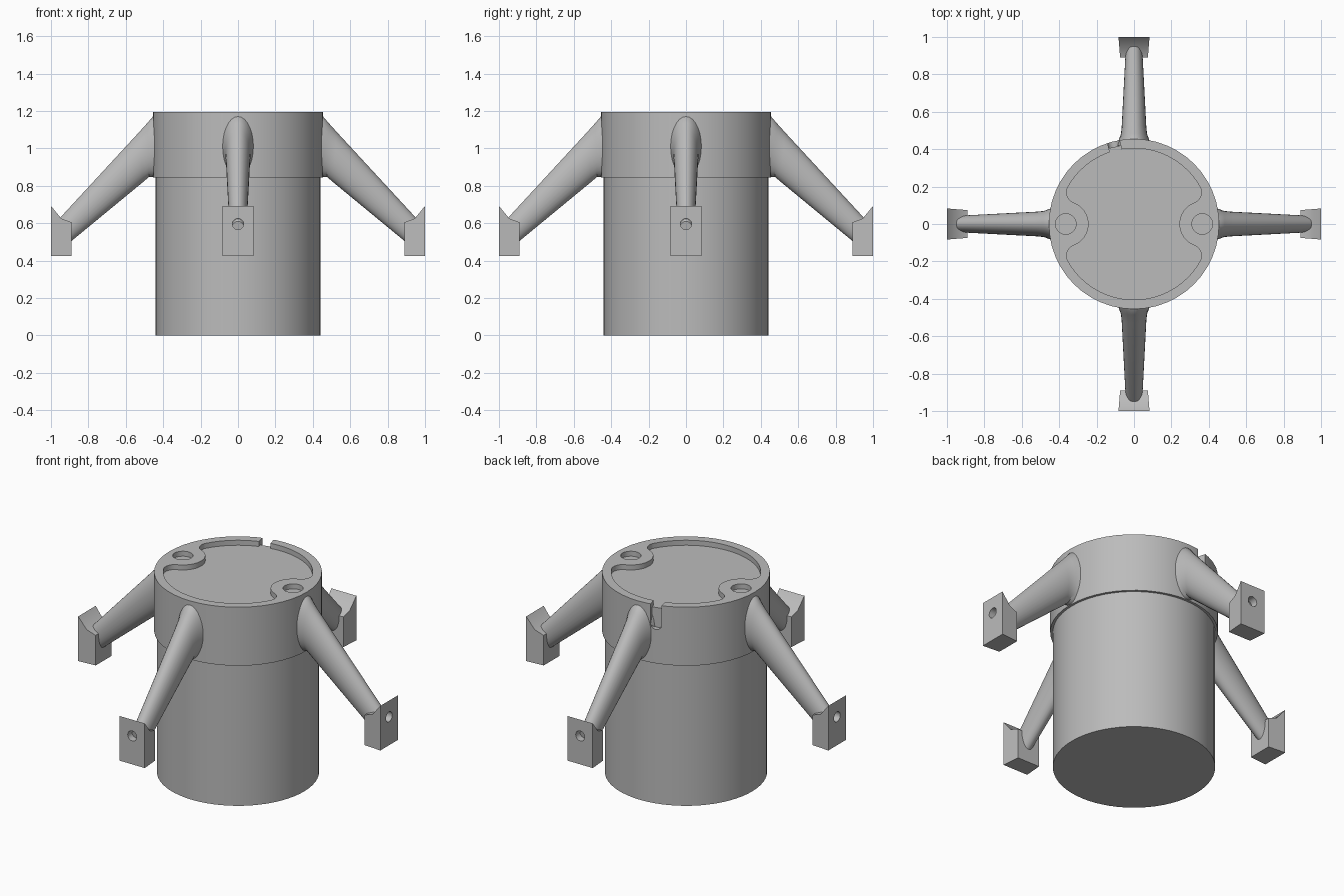
import bpy, bmesh
from math import sin, cos, pi, atan2, sqrt, radians
from mathutils import Matrix, Vector

if "Cube" in bpy.data.objects:
    bpy.data.objects.remove(bpy.data.objects["Cube"], do_unlink=True)

grey = bpy.data.materials.new("plain grey")
grey.use_nodes = True
COLOUR = (0.5, 0.5, 0.5, 1)
grey.diffuse_color = COLOUR
grey.node_tree.nodes["Principled BSDF"].inputs["Base Color"].default_value = COLOUR


def finish(bm, name):
    bmesh.ops.recalc_face_normals(bm, faces=bm.faces)
    mesh = bpy.data.meshes.new(name)
    bm.to_mesh(mesh)
    bm.free()
    mesh.materials.append(grey)
    ob = bpy.data.objects.new(name, mesh)
    bpy.context.collection.objects.link(ob)
    return ob


def loft(rings, name):
    """Skin closed rings of equal length and cap both ends."""
    bm = bmesh.new()
    loops = [[bm.verts.new(p) for p in ring] for ring in rings]
    for a, b in zip(loops, loops[1:]):
        for i in range(len(a)):
            j = (i + 1) % len(a)
            bm.faces.new((a[i], a[j], b[j], b[i]))
    bm.faces.new(loops[0])
    bm.faces.new(loops[-1])
    return finish(bm, name)


def prism(outline, z0, z1, name):
    return loft([[(x, y, z) for x, y in outline] for z in (z0, z1)], name)


def arc(cx, cy, r, a0, a1, n):
    return [(cx + r * cos(a0 + (a1 - a0) * i / n),
             cy + r * sin(a0 + (a1 - a0) * i / n)) for i in range(n + 1)]


def disc(cx, cy, r, n):
    return arc(cx, cy, r, 0, 2 * pi, n)[:-1]


def activate(ob):
    bpy.ops.object.select_all(action='DESELECT')
    ob.select_set(True)
    bpy.context.view_layer.objects.active = ob


def cut(ob, cutter):
    mod = ob.modifiers.new("cut", 'BOOLEAN')
    mod.operation = 'DIFFERENCE'
    mod.solver = 'EXACT'
    mod.object = cutter
    activate(ob)
    bpy.ops.object.modifier_apply(modifier=mod.name)
    bpy.data.objects.remove(cutter, do_unlink=True)


def smooth(ob):
    activate(ob)
    bpy.ops.object.shade_smooth_by_angle(angle=radians(32))


# Main drum and the wider collar above it
TOP, FLOOR, R = 1.195, 1.165, 0.455
body = prism(disc(0, 0, 0.44, 64), 0, 0.9, "body")
collar = prism(disc(0, 0, R, 48), 0.845, TOP, "collar")

# Recess outline: big arc, rounded corner, then an arc around each screw boss
BIG, BOSS_X, BOSS_R, C = 0.405, 0.365, 0.122, 0.06
d0, d1 = BIG - C, BOSS_R + C
cx = (d0 ** 2 - d1 ** 2 + BOSS_X ** 2) / (2 * BOSS_X)
cy = sqrt(d0 ** 2 - cx ** 2)
t_boss, t_big = atan2(cy, cx - BOSS_X), atan2(cy, cx)
quarter = (arc(BOSS_X, 0, BOSS_R, pi, t_boss, 10)
           + arc(cx, cy, C, t_boss - pi, t_big, 12)[1:]
           + arc(0, 0, BIG, t_big, pi / 2, 14)[1:])
half = quarter + [(-x, y) for x, y in quarter[-2::-1]]
outline = half + [(x, -y) for x, y in half[-2:0:-1]]
cut(collar, prism(outline, FLOOR, TOP + 0.1, "recess_cutter"))

# Two screw holes
for side in (-1, 1):
    cut(collar, prism(disc(side * BOSS_X, 0, 0.055, 28), FLOOR, TOP + 0.1, "hole_cutter"))

# Rim notch with a round-bottomed slot running down the outside
slot = [(-0.033, TOP + 0.1)] + arc(0, 1.08, 0.033, pi, 2 * pi, 10) + [(0.033, TOP + 0.1)]
notch = [(-0.033, FLOOR), (0.033, FLOOR), (0.033, TOP + 0.1), (-0.033, TOP + 0.1)]
turn = Matrix.Rotation(radians(104), 4, 'Z')
for shape, inner in ((slot, 0.425), (notch, 0.38)):
    rings = [[turn @ Vector((r, u, z)) for u, z in shape] for r in (inner, 0.5)]
    cut(collar, loft(rings, "notch_cutter"))
smooth(body)
smooth(collar)


# Arm: tapering oval sections, each set by its top and bottom point and half width
def oval(top, bottom, width, n=28):
    mx, mz = (top[0] + bottom[0]) / 2, (top[1] + bottom[1]) / 2
    hx, hz = (top[0] - bottom[0]) / 2, (top[1] - bottom[1]) / 2
    return [(mx + hx * cos(2 * pi * i / n), width * sin(2 * pi * i / n),
             mz + hz * cos(2 * pi * i / n)) for i in range(n)]


arm = loft([oval((0.42, 1.185), (0.42, 0.847), 0.09),
            oval((0.455, 1.17), (0.455, 0.847), 0.08),
            oval((0.485, 1.135), (0.475, 0.848), 0.07),
            oval((0.53, 1.085), (0.505, 0.822), 0.066),
            oval((0.95, 0.63), (0.89, 0.505), 0.045),
            oval((0.965, 0.61), (0.94, 0.465), 0.043)], "arm_1")
smooth(arm)

# Foot block: sloped top, slightly narrower inside, with a bolt hole outside
side_profile = [(1, 0.425), (1, 0.692), (0.945, 0.625), (0.89, 0.605), (0.89, 0.425)]
foot = loft([[(x, s * (0.083 - (1 - x) * 0.08), z) for x, z in side_profile]
             for s in (-1, 1)], "foot_1")
bolt = [[(x, y, z) for y, z in disc(0, 0.595, 0.03, 20)] for x in (0.955, 1.1)]
cut(foot, loft(bolt, "bolt_cutter"))
smooth(foot)

# Repeat arm and foot around the drum
for part in (arm, foot):
    base = part.name[:-1]
    for k in range(1, 4):
        twin = part.copy()
        twin.name = base + str(k + 1)
        twin.rotation_euler.z = k * pi / 2
        bpy.context.collection.objects.link(twin)
